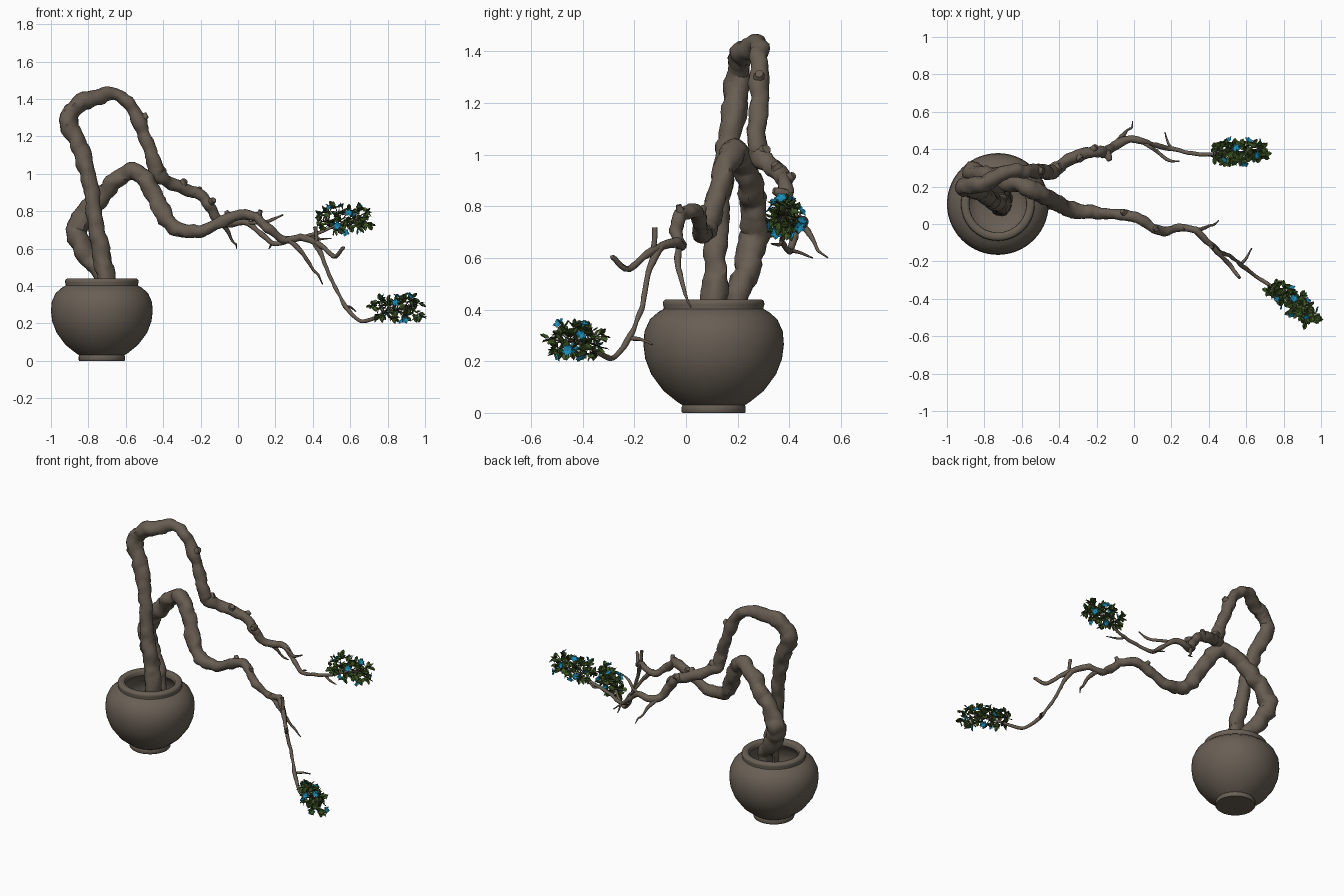
import bpy, bmesh, math, random
from mathutils import Vector, noise

if "Cube" in bpy.data.objects:
    bpy.data.objects.remove(bpy.data.objects["Cube"])

random.seed(4)
V = Vector


def mat(name, rgb):
    m = bpy.data.materials.new(name)
    m.diffuse_color = (*rgb, 1)
    m.use_nodes = True
    m.node_tree.nodes["Principled BSDF"].inputs["Base Color"].default_value = m.diffuse_color
    return m


CLAY = mat("clay brown", (0.140, 0.115, 0.090))
BARK = mat("bark brown", (0.135, 0.109, 0.083))
GREEN = mat("leaf green", (0.050, 0.095, 0.018))
DARK = mat("dark leaf green", (0.032, 0.062, 0.012))
BLUE = mat("petal blue", (0.010, 0.270, 0.480))


def finish(bm, name, mats, smooth=True):
    me = bpy.data.meshes.new(name)
    bm.to_mesh(me)
    bm.free()
    for m in mats:
        me.materials.append(m)
    ob = bpy.data.objects.new(name, me)
    bpy.context.collection.objects.link(ob)
    if smooth:
        bpy.ops.object.select_all(action='DESELECT')
        ob.select_set(True)
        bpy.context.view_layer.objects.active = ob
        bpy.ops.object.shade_smooth_by_angle(angle=math.radians(50))
    return ob


def catmull(pts, steps):
    """Smooth path through (x, y, z, radius) points."""
    p = [V(q) for q in pts]
    p = [p[0] * 2 - p[1]] + p + [p[-1] * 2 - p[-2]]
    out = []
    for i in range(1, len(p) - 2):
        a, b, c, d = p[i - 1:i + 3]
        for s in range(steps):
            t = s / steps
            out.append((b * 2 + (c - a) * t + (a * 2 - b * 5 + c * 4 - d) * t * t
                        + (b * 3 - a - c * 3 + d) * t ** 3) * 0.5)
    return out + [p[-2]]


def tube(bm, pts, sides=14, steps=8, rough=0.3):
    """Gnarled tapering limb with capped ends."""
    path = catmull(pts, steps)
    pos = [q.to_3d() for q in path]
    for q, c in zip(path, pos):                      # small kinks
        c += noise.noise_vector(c * 16) * (q[3] * rough * 0.6 + 0.003)
    n, rings = None, []
    for i, c in enumerate(pos):
        t = (pos[min(i + 1, len(pos) - 1)] - pos[max(i - 1, 0)]).normalized()
        n = n or t.orthogonal()
        n = (n - t * n.dot(t)).normalized()
        b = t.cross(n)
        ring = []
        for k in range(sides):
            a = math.tau * k / sides
            d = n * math.cos(a) + b * math.sin(a)
            r = max(path[i][3], 0.002)
            f = 1 + rough * noise.noise((c + d * r) * 16) + rough * 0.5 * noise.noise((c + d * r) * 40)
            ring.append(bm.verts.new(c + d * r * f))
        rings.append(ring)
    for r0, r1 in zip(rings, rings[1:]):
        for k in range(sides):
            bm.faces.new((r0[k], r0[(k + 1) % sides], r1[(k + 1) % sides], r1[k]))
    bm.faces.new(rings[0][::-1])
    bm.faces.new(rings[-1])


# Pot: lathed profile with foot, round belly, rolled rim and hollow inside
profile = [(0, 0), (.121, 0), (.124, .004), (.124, .022), (.121, .03), (.14, .042), (.194, .085),
           (.242, .15), (.265, .21), (.272, .265), (.268, .315), (.247, .362), (.215, .39), (.194, .402),
           (.193, .41), (.197, .42), (.195, .432), (.186, .44), (.162, .44), (.153, .432),
           (.152, .405), (.195, .385), (.235, .33), (.245, .27), (.235, .21), (.2, .14),
           (.15, .08), (.11, .05), (0, .05)]
bm = bmesh.new()
N = 56
rows = []
for r, z in profile:
    if r == 0:
        rows.append([bm.verts.new((-.728, .107, z))] * N)
    else:
        rows.append([bm.verts.new((-.728 + r * math.cos(math.tau * k / N),
                                   .107 + r * math.sin(math.tau * k / N), z)) for k in range(N)])
for a, b in zip(rows, rows[1:]):
    for k in range(N):
        j = (k + 1) % N
        bm.faces.new(list(dict.fromkeys((a[k], a[j], b[j], b[k]))))
finish(bm, "pot", [CLAY])

# Lower trunk: bulges behind the upper one, then cascades toward the front right
bm = bmesh.new()
tube(bm, [(-.70, .13, .06, .042), (-.72, .19, .42, .044), (-.79, .235, .54, .05), (-.865, .265, .67, .055),
          (-.82, .265, .79, .052), (-.72, .24, .90, .048), (-.63, .215, .99, .046), (-.55, .185, 1.015, .046),
          (-.475, .15, .94, .045), (-.41, .11, .80, .043), (-.33, .075, .705, .04), (-.22, .06, .695, .034),
          (-.12, .05, .725, .031), (-.05, .05, .76, .029), (.02, .035, .782, .027), (.10, -.02, .765, .026),
          (.16, -.035, .71, .024), (.24, -.025, .65, .02), (.33, -.035, .66, .018), (.40, -.10, .64, .015),
          (.45, -.14, .56, .012), (.49, -.16, .46, .011), (.54, -.19, .35, .010), (.60, -.24, .26, .010),
          (.66, -.285, .215, .010), (.73, -.33, .23, .009), (.82, -.40, .27, .006), (.92, -.47, .28, .003)])
finish(bm, "lower_trunk", [BARK])

# Upper trunk: passes in front, arches over and toward the back right
bm = bmesh.new()
tube(bm, [(-.71, .09, .06, .05), (-.71, .11, .44, .05), (-.735, .115, .60, .045), (-.765, .125, .78, .041),
          (-.79, .15, .95, .041), (-.84, .18, 1.12, .046), (-.905, .195, 1.27, .048), (-.87, .205, 1.35, .046),
          (-.80, .225, 1.39, .043), (-.66, .28, 1.425, .036), (-.57, .285, 1.36, .036), (-.505, .28, 1.22, .037),
          (-.46, .275, 1.08, .038), (-.43, .285, .995, .037), (-.35, .345, .945, .034), (-.27, .37, .915, .031),
          (-.19, .385, .88, .029), (-.15, .39, .82, .027), (-.10, .42, .75, .025), (-.03, .455, .74, .022),
          (.05, .44, .74, .017), (.12, .42, .68, .014), (.20, .405, .625, .012), (.30, .38, .65, .011),
          (.38, .37, .67, .010), (.47, .375, .70, .008), (.57, .385, .74, .006), (.67, .39, .76, .003)])
finish(bm, "upper_trunk", [BARK])

# Bare side twigs
bm = bmesh.new()
twigs = [
    [(.33, -.04, .66, .014), (.43, -.13, .63, .014), (.51, -.22, .56, .013), (.56, -.28, .60, .010), (.565, -.285, .61, .004)],
    [(.26, -.03, .66, .014), (.34, -.03, .58, .012), (.40, -.01, .49, .009), (.43, -.005, .46, .007), (.45, .02, .41, .003)],
    [(.44, -.13, .58, .010), (.42, -.125, .64, .011), (.415, -.12, .72, .010)],
    [(.57, -.22, .29, .007), (.60, -.18, .285, .006), (.63, -.13, .265, .003)],
    [(-.09, .44, .74, .012), (-.05, .485, .68, .010), (-.02, .51, .63, .008), (-.01, .52, .62, .006), (-.01, .55, .60, .003)],
    [(.04, .44, .74, .010), (.12, .39, .74, .010), (.19, .34, .755, .008), (.24, .335, .78, .004)],
    [(.20, .405, .63, .008), (.18, .44, .62, .007), (.165, .49, .60, .003)],
    [(.38, .37, .67, .007), (.43, .36, .65, .006), (.50, .33, .655, .003)],
]
for t in twigs:
    tube(bm, t, 8, 5, 0.35)
finish(bm, "side_twigs", [BARK])

# Short stubs and knots along the limbs
bm = bmesh.new()
stubs = [((-.81, .22, 1.38), (-.02, -.01, .045), .022), ((-.53, .28, 1.29), (.045, 0, .025), .022),
         ((-.44, .285, .99), (.05, .03, .035), .024), ((-.31, .36, .93), (.03, -.02, .035), .022),
         ((-.23, .38, .89), (.03, .04, .03), .022), ((-.15, .39, .85), (.02, -.05, .01), .018),
         ((.11, -.02, .76), (.01, -.01, .045), .016), ((-.04, .05, .76), (-.02, .02, .035), .018)]
for p, d, r in stubs:
    p, d = V(p), V(d)
    tube(bm, [(*p, r * 1.2), (*(p + d * .6), r), (*(p + d), r * .7)], 9, 4, 0.3)
finish(bm, "knots", [BARK])


def rand_dir():
    return V([random.gauss(0, 1) for _ in range(3)]).normalized()


def leaf(bm, p, d, length, width, mi, up):
    """Pointed leaf folded along its midrib."""
    s = d.cross(up).normalized()
    n = s.cross(d)
    pts = [p, p + d * length * .35 + s * width, p + d * length * .75 + s * width * .8, p + d * length - n * width * .3,
           p + d * length * .75 - s * width * .8, p + d * length * .35 - s * width, p + d * length * .5 - n * width * .35]
    v = [bm.verts.new(q) for q in pts]
    for f in ((0, 1, 2, 6), (6, 2, 3), (0, 6, 4, 5), (6, 3, 4)):
        bm.faces.new([v[i] for i in f]).material_index = mi


def cluster(name, centre, axis, half):
    """Leaf spray: sub-twigs tipped with leaf rosettes, and small flowers."""
    c, ax = V(centre), V(axis).normalized()
    side = ax.cross(V((0, 0, 1))).normalized()
    up = side.cross(ax)
    wood, leaves, flowers = bmesh.new(), bmesh.new(), bmesh.new()
    for i in range(24):
        a = 2.4 * i + random.uniform(-.4, .4)
        q = random.uniform(.6, 1)
        along = -.9 + 1.8 * (i + .5) / 24
        k = math.sqrt(1 - along * along * .7) * q
        tip = c + ax * along * half[0] + side * math.cos(a) * half[1] * k + up * math.sin(a) * half[2] * k
        root = c + ax * (along - .25) * half[0] * .8
        tube(wood, [(*root, .004), (*((root + tip) / 2 + rand_dir() * .01), .003), (*tip, .002)], 5, 2, .2)
        for _ in range(8):
            p = root.lerp(tip, random.uniform(.65, 1))
            leaf(leaves, p, (rand_dir() + (tip - root).normalized() * .5).normalized(),
                 random.uniform(.034, .048), random.uniform(.011, .015), int(random.random() < .4),
                 (V((0, 0, 1)) + rand_dir() * .6))
    for i in range(10):
        a = 2.4 * i + 1
        p = c + ax * (-.5 + .13 * i) * half[0] + side * math.cos(a) * half[1] * 1.05 + up * math.sin(a) * half[2] * .9
        n = (p - c + rand_dir() * .03 + V((0, 0, .03))).normalized()
        a = n.orthogonal().normalized()
        b = n.cross(a)
        for k in range(5):
            t = math.tau * k / 5
            leaf(flowers, p, (a * math.cos(t) + b * math.sin(t) + n * .4).normalized(), .026, .010, 0, n)
    finish(wood, name + "_stems", [BARK])
    finish(leaves, name + "_leaves", [GREEN, DARK], False)
    finish(flowers, name + "_flowers", [BLUE], False)


cluster("upper_spray", (.568, .383, .757), (1, 0, .03), (.158, .062, .08))
cluster("lower_spray", (.855, -.425, .28), (1, -.8, 0), (.168, .055, .074))
